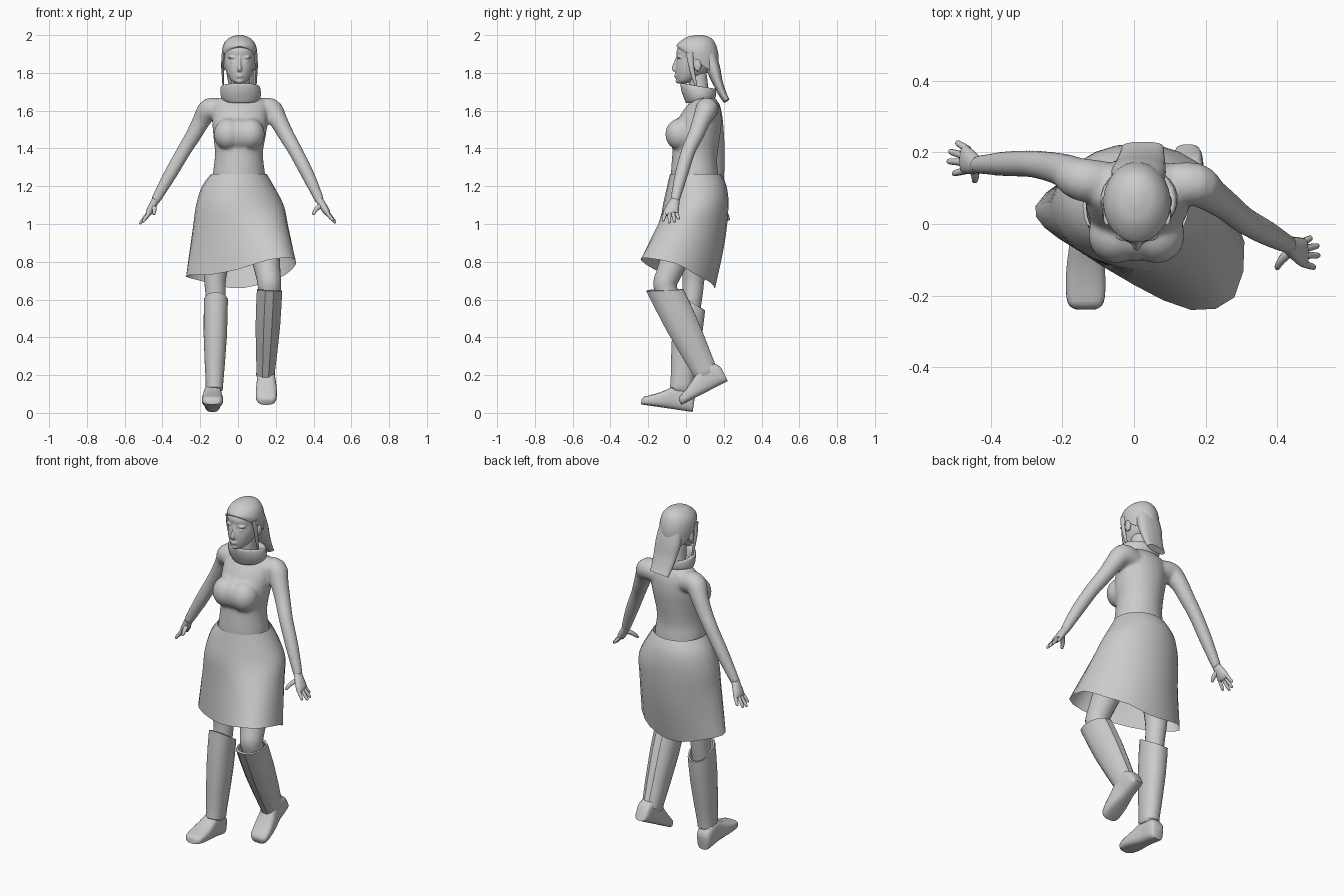
import bpy, bmesh, math
from mathutils import Vector, Matrix

if "Cube" in bpy.data.objects:
    bpy.data.objects.remove(bpy.data.objects["Cube"])

X, Y, Z = Vector((1, 0, 0)), Vector((0, 1, 0)), Vector((0, 0, 1))


def smooth(rows, k, closed=False):
    """Catmull-Rom interpolation of rows of numbers, k steps per span."""
    n, out = len(rows), []
    get = (lambda i: rows[i % n]) if closed else (lambda i: rows[max(0, min(n - 1, i))])
    for i in range(n if closed else n - 1):
        for s in range(k):
            t = s / k
            out.append(tuple(
                b + .5 * t * (c - a + t * (2 * a - 5 * b + 4 * c - d + t * (3 * (b - c) + d - a)))
                for a, b, c, d in zip(get(i - 1), get(i), get(i + 1), get(i + 2))))
    return out if closed else out + [tuple(rows[-1])]


def skin(bm, rings, caps=True):
    """Bridge a list of closed rings."""
    vs = [[bm.verts.new(p) for p in r] for r in rings]
    n = len(vs[0])
    faces = [bm.faces.new((a[i], a[(i + 1) % n], b[(i + 1) % n], b[i]))
             for a, b in zip(vs, vs[1:]) for i in range(n)]
    if caps:
        faces += [bm.faces.new(vs[0][::-1]), bm.faces.new(vs[-1])]
    bmesh.ops.recalc_face_normals(bm, faces=faces)


def tube(bm, rows, n=20, k=4, ref=Y, axis=None, power=1.0):
    """Loft rows of (x, y, z, side radius, ref radius, tilt)."""
    rows = [tuple(r) + (0,) * (6 - len(r)) for r in rows]
    rows = smooth(rows, k) if k > 1 else rows
    c = [Vector(r[:3]) for r in rows]
    rings = []
    for i, r in enumerate(rows):
        t = Vector(axis) if axis else c[min(i + 1, len(c) - 1)] - c[max(i - 1, 0)]
        t.normalize()
        b = (ref - t * ref.dot(t)).normalized()
        a = b.cross(t)
        ring = []
        for j in range(n):
            w = 2 * math.pi * (j + .5) / n
            cs, sn = [math.copysign(abs(v) ** power, v) for v in (math.cos(w), math.sin(w))]
            ring.append(c[i] + a * r[3] * cs + b * r[4] * sn + t * r[5] * sn)
        rings.append(ring)
    skin(bm, rings)


def limb(bm, rows, **kw):
    tube(bm, [(x, y, z, r, r) for x, y, z, r in rows], **kw)


def body(bm, rows, grow=0, **kw):
    """Loft of level rings given as (z, centre x, half width, front y, back y)."""
    tube(bm, [(cx, (f + b) / 2, z, rx + grow, (b - f) / 2 + grow) for z, cx, rx, f, b in rows],
         axis=Z, **kw)


def ball(bm, loc, rad):
    bmesh.ops.create_uvsphere(bm, u_segments=20, v_segments=12, radius=1,
                              matrix=Matrix.Translation(loc) @ Matrix.Diagonal((*rad, 1)))


def finish(name, bm, angle=60, voxel=0, relax=4):
    me = bpy.data.meshes.new(name)
    bm.to_mesh(me)
    bm.free()
    ob = bpy.data.objects.new(name, me)
    bpy.context.collection.objects.link(ob)
    bpy.ops.object.select_all(action='DESELECT')
    ob.select_set(True)
    bpy.context.view_layer.objects.active = ob
    bpy.ops.object.shade_smooth_by_angle(angle=math.radians(angle))
    if voxel:
        m = ob.modifiers.new("Fuse", 'REMESH')
        m.mode, m.voxel_size, m.use_smooth_shade = 'VOXEL', voxel, True
        s = ob.modifiers.new("Relax", 'SMOOTH')
        s.factor, s.iterations = .5, relax
    return ob


# Upper body: torso, bust under a bandeau top, neck and arms fused into one skin
bm = bmesh.new()
body(bm, [(1.20, .005, .14, -.08, .175), (1.27, .005, .138, -.08, .17), (1.33, .005, .13, -.076, .165),
          (1.39, .005, .128, -.072, .17), (1.46, .008, .138, -.075, .18), (1.53, .01, .146, -.055, .188),
          (1.60, .012, .148, -.015, .185), (1.645, .012, .14, .02, .17), (1.672, .012, .09, .03, .15)], n=28)
for x, y, r in ((-.05, -.03, .08), (.006, -.03, .074), (.064, -.03, .08)):
    ball(bm, (x, y, 1.475), (.078, r, .085))
limb(bm, [(.012, .08, 1.6, .06), (.012, .07, 1.70, .052), (.01, .06, 1.80, .05)])
limb(bm, [(.10, .11, 1.60, .06), (.172, .11, 1.607, .06), (.212, .083, 1.55, .049), (.256, .052, 1.47, .042),
          (.305, .012, 1.385, .038), (.37, -.025, 1.26, .035), (.435, -.06, 1.12, .025)])
limb(bm, [(-.08, .115, 1.60, .06), (-.15, .125, 1.607, .06), (-.192, .148, 1.55, .048),
          (-.236, .16, 1.47, .042), (-.288, .168, 1.385, .038), (-.36, .168, 1.26, .035),
          (-.44, .165, 1.12, .025)])
finish("upper_body", bm, voxel=.008, relax=8)


# Hands with spread fingers
def hand(name, wrist, knuckle, tips, thumb):
    bm = bmesh.new()
    w, kn = Vector(wrist), Vector(knuckle)
    mean = sum((Vector(t) for t in tips), Vector()) / len(tips)
    tube(bm, [(*(w + (w - kn) * .2), .022, .024), (*w, .021, .026),
              (*w.lerp(kn, .6), .02, .036), (*kn, .017, .04), (*kn.lerp(mean, .2), .01, .034)], n=14)
    for t in tips:
        t = Vector(t)
        s = kn + (t - mean) * .65
        limb(bm, [(*s, .011), (*s.lerp(t, .6), .0095), (*s.lerp(t, .93), .0075), (*t, .003)], n=8, k=2)
    t = Vector(thumb)
    limb(bm, [(*w.lerp(kn, .3), .016), (*w.lerp(t, .6), .012), (*w.lerp(t, .95), .008), (*t, .003)], n=8, k=2)
    finish(name, bm)


hand("hand_right_side", (.435, -.06, 1.12), (.472, -.08, 1.06),
     [(.495, -.038, 1.025), (.515, -.06, 1.01), (.517, -.088, 1.005), (.505, -.122, 1.015)], (.398, -.125, 1.05))
hand("hand_left_side", (-.44, .165, 1.12), (-.472, .18, 1.06),
     [(-.495, .228, 1.02), (-.515, .203, 1.005), (-.52, .175, 1.0), (-.505, .14, 1.01)], (-.445, .118, 1.05))

# Head with nose, brow, lips, eyes and ears
HX = .008
bm = bmesh.new()
body(bm, [(1.745, HX, .024, -.04, .01), (1.762, HX, .046, -.05, .05), (1.80, HX, .068, -.056, .11),
          (1.84, HX, .08, -.055, .14), (1.88, HX, .085, -.048, .155), (1.92, HX, .086, -.05, .163),
          (1.96, HX, .07, -.02, .15), (1.985, HX, .04, .02, .11)], n=28)
tube(bm, [(HX, -.04, 1.885, .008, .012), (HX, -.053, 1.85, .008, .013),
          (HX, -.06, 1.822, .013, .016), (HX, -.05, 1.812, .012, .008)], n=12)
ball(bm, (HX, -.05, 1.787), (.022, .013, .006))
ball(bm, (HX, -.048, 1.777), (.018, .013, .006))
ball(bm, (HX, -.038, 1.757), (.02, .018, .014))
for s in (-1, 1):
    ball(bm, (HX + s * .034, -.033, 1.882), (.028, .016, .007))
    ball(bm, (HX + s * .033, -.033, 1.86), (.015, .013, .007))
    ball(bm, (HX + s * .087, .062, 1.84), (.012, .02, .034))
finish("head", bm, voxel=.0045, relax=5)

# Hair cap, side locks and the tail down the back
bm = bmesh.new()
tube(bm, [(HX, .06, 1.86, .09, .108, -.078), (HX, .06, 1.885, .093, .111, -.056),
          (HX, .062, 1.92, .093, .111, -.03), (HX, .066, 1.958, .081, .094, -.012),
          (HX, .07, 1.987, .052, .064, -.003), (HX, .07, 2.0, .012, .018)], n=28, axis=Z)
finish("hair_cap", bm)
bm = bmesh.new()
tube(bm, [(.01, .12, 1.90, .07, .04), (.013, .145, 1.82, .076, .037), (.018, .168, 1.75, .07, .027),
          (.022, .193, 1.69, .063, .021), (.025, .215, 1.652, .058, .017)], power=.85)
finish("hair_tail", bm)
for s, side in ((-1, "left"), (1, "right")):
    bm = bmesh.new()
    tube(bm, [(HX + s * .084, .02, 1.91, .01, .022), (HX + s * .09, .025, 1.85, .007, .014),
              (HX + s * .088, .04, 1.78, .006, .011), (HX + s * .086, .06, 1.71, .003, .004)], n=10)
    finish("side_lock_" + side, bm)

# Scarf collar: a hollow band, narrower and set back below
bm = bmesh.new()
tube(bm, [(.015, .072, 1.67, .07, .062, .01), (.016, .076, 1.65, .088, .074, .01),
          (.015, .074, 1.668, .104, .084, .006), (.014, .068, 1.70, .108, .093, -.004),
          (.012, .064, 1.73, .101, .093, -.014), (.012, .064, 1.722, .08, .075, -.014),
          (.012, .066, 1.69, .068, .064, 0)], n=24, k=3, axis=Z)
finish("scarf_collar", bm)

# Skirt: waist and hip ellipses blending into a swept hem
hem = smooth([(.308, -.05, .79), (.25, .055, .73), (.145, .13, .69), (.02, .152, .66), (-.09, .15, .67),
              (-.20, .12, .70), (-.275, .05, .72), (-.25, -.01, .73), (-.155, -.075, .73), (0, -.17, .76),
              (.16, -.24, .81), (.28, -.205, .82)], 2, closed=True)
angles = [i * math.pi / 12 for i in range(24)]
rings = []
for z, cx, rx, f, b in [(1.265, .005, .147, -.085, .185), (1.2, 0, .19, -.1, .215), (1.1, .01, .232, -.122, .225)]:
    rings.append([(cx + rx * math.cos(w), (f + b) / 2 + (b - f) / 2 * math.sin(w), z) for w in angles])
hip = rings[-1]
for t in (.33, .66, 1):
    ring = []
    for w, p, q in zip(angles, hip, hem):
        v = Vector(p).lerp(Vector(q), t ** (1 + .6 * max(0, math.sin(w))))  # fuller at the back
        ring.append((v.x, v.y, p[2] + (q[2] - p[2]) * t))
    rings.append(ring)
flat = smooth([sum(r, ()) for r in rings], 3)
bm = bmesh.new()
skin(bm, [[r[i:i + 3] for i in range(0, len(r), 3)] for r in flat], caps=False)
finish("skirt", bm)

# Legs: one standing, one stepping with a bent knee
bm = bmesh.new()
limb(bm, [(-.08, .065, 1.08, .085), (-.105, .05, .88, .076), (-.121, .04, .72, .06), (-.119, .035, .63, .054),
          (-.118, .02, .5, .05)])
finish("leg_standing", bm)
bm = bmesh.new()
limb(bm, [(.09, .05, 1.08, .085), (.135, -.03, .88, .08), (.16, -.095, .73, .066), (.166, -.11, .67, .062),
          (.165, -.07, .56, .055)])
finish("leg_stepping", bm)


# Tall angular boots with a raised front cuff
def boot(name, low, top, rx, ry):
    low, top = Vector(low), Vector(top)
    prof = [(-.03, .6, 0), (0, .74, 0), (.06, .73, 0), (.3, .85, 0), (.6, .97, 0), (.85, 1, -.015),
            (1, 1, -.04), (1, .87, -.04), (.86, .82, -.02)]
    bm = bmesh.new()
    tube(bm, [(*low.lerp(top, f), rx * s, ry * s, tilt) for f, s, tilt in prof],
         n=12, k=1, axis=top - low, power=.85)
    finish(name, bm, angle=35)


boot("boot_standing", (-.125, -.025, .13), (-.117, .024, .59), .065, .084)
boot("boot_stepping", (.146, .108, .205), (.167, -.112, .65), .069, .092)


# Feet: section rows of (distance from heel, half width, height)
def foot(name, heel, pitch):
    a = math.radians(pitch)
    d, up = Vector((0, -math.cos(a), math.sin(a))), Vector((0, math.sin(a), math.cos(a)))
    rows = [(0, .03, .08), (.012, .04, .105), (.05, .045, .135), (.10, .045, .135), (.15, .052, .10),
            (.20, .056, .072), (.245, .054, .052), (.268, .046, .042), (.277, .03, .028)]
    bm = bmesh.new()
    tube(bm, [(*(Vector(heel) + d * s + up * h / 2), w, h / 2) for s, w, h in rows],
         n=16, k=2, ref=Z, axis=d, power=.6)
    finish(name, bm, angle=50)


foot("foot_standing", (-.135, .035, .004), 8.5)
foot("foot_stepping", (.15, .222, .168), -27)
